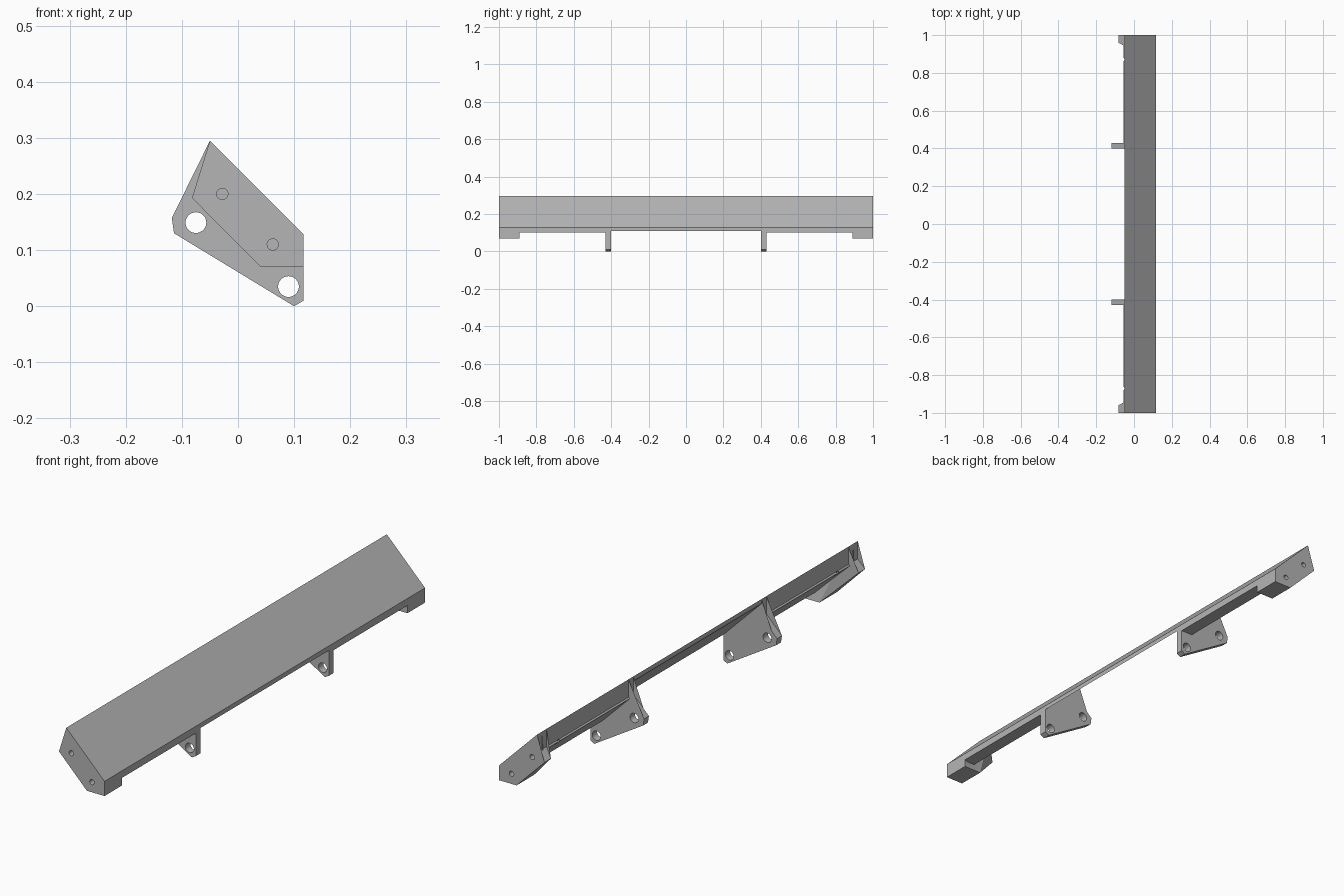
import bpy
import bmesh
import math
from mathutils import Matrix, Vector

cube = bpy.data.objects.get("Cube")
if cube:
    bpy.data.objects.remove(cube, do_unlink=True)

grey = bpy.data.materials.new("plain_grey")
grey.use_nodes = True
colour = (0.46, 0.46, 0.46, 1)
grey.diffuse_color = colour
grey.node_tree.nodes["Principled BSDF"].inputs["Base Color"].default_value = colour


def prism(name, profile, start, end):
    """Extrude an x/z profile along y; start and end are functions of x."""
    bm = bmesh.new()
    a = [bm.verts.new((x, start(x), z)) for x, z in profile]
    b = [bm.verts.new((x, end(x), z)) for x, z in profile]
    caps = [bm.faces.new(a), bm.faces.new(b[::-1])]
    n = len(profile)
    for i in range(n):
        j = (i + 1) % n
        bm.faces.new((a[i], b[i], b[j], a[j]))
    bmesh.ops.triangulate(bm, faces=caps)
    bmesh.ops.recalc_face_normals(bm, faces=bm.faces)
    mesh = bpy.data.meshes.new(name)
    bm.to_mesh(mesh)
    bm.free()
    mesh.materials.append(grey)
    obj = bpy.data.objects.new(name, mesh)
    bpy.context.collection.objects.link(obj)
    return obj


def drill(obj, centre, radius, depth, axis="Y"):
    """Cut a round hole through or into a part."""
    turn = Matrix.Rotation(math.pi / 2, 4, "X" if axis == "Y" else "Y")
    bm = bmesh.new()
    bmesh.ops.create_cone(bm, cap_ends=True, segments=32, radius1=radius,
                          radius2=radius, depth=depth,
                          matrix=Matrix.Translation(Vector(centre)) @ turn)
    mesh = bpy.data.meshes.new("hole_cutter")
    bm.to_mesh(mesh)
    bm.free()
    mesh.materials.append(grey)
    cutter = bpy.data.objects.new("hole_cutter", mesh)
    cutter.hide_render = True
    bpy.context.collection.objects.link(cutter)
    mod = obj.modifiers.new("hole", "BOOLEAN")
    mod.operation = "DIFFERENCE"
    mod.solver = "EXACT"
    mod.object = cutter
    bpy.context.view_layer.objects.active = obj
    bpy.ops.object.modifier_apply(modifier=mod.name)
    bpy.data.objects.remove(cutter, do_unlink=True)


def finish(obj):
    bpy.ops.object.select_all(action="DESELECT")
    obj.select_set(True)
    bpy.context.view_layer.objects.active = obj
    bpy.ops.object.shade_smooth_by_angle(angle=math.radians(30))


# Shared sloping top edge and back shoulder
ridge, eave, shoulder = (-0.05, 0.295), (0.117, 0.128), (-0.05, 0.225)

# Thin sloping slab between the two brackets
prism("centre_slab", [ridge, eave, (0.117, 0.11), (-0.05, 0.277)],
      lambda x: -0.4, lambda x: 0.4)

bar = [ridge, eave, (0.117, 0.1), (0.065, 0.1), (-0.055, 0.22), shoulder]
cap = [ridge, eave, (0.117, 0.07), (0.04, 0.07), (-0.082, 0.193), shoulder]
bracket = [ridge, eave, (0.117, 0.01), (0.1, 0), (-0.114, 0.13),
           (-0.118, 0.157), shoulder]

for side, label in ((-1, "front"), (1, "back")):
    # Thick outer bar with a small hole in its upright face
    part = prism(label + "_bar", bar,
                 lambda x: side * 0.43, lambda x: side * 0.97)
    drill(part, (-0.05, side * 0.87, 0.215), 0.01, 0.04, "X")
    finish(part)

    # End cap, deeper towards the low edge, with two blind screw holes
    part = prism(label + "_end_cap", cap, lambda x: side,
                 lambda x: side * (0.96 - 0.07 * min(1, (x + 0.082) / 0.122)))
    for x, z in ((-0.028, 0.2), (0.062, 0.11)):
        drill(part, (x, side, z), 0.01, 0.05)
    finish(part)

    # Hanging bracket with two bolt holes
    part = prism(label + "_bracket", bracket,
                 lambda x: side * 0.4, lambda x: side * 0.43)
    for x, z in ((-0.075, 0.149), (0.09, 0.035)):
        drill(part, (x, side * 0.415, z), 0.0185, 0.1)
    finish(part)
